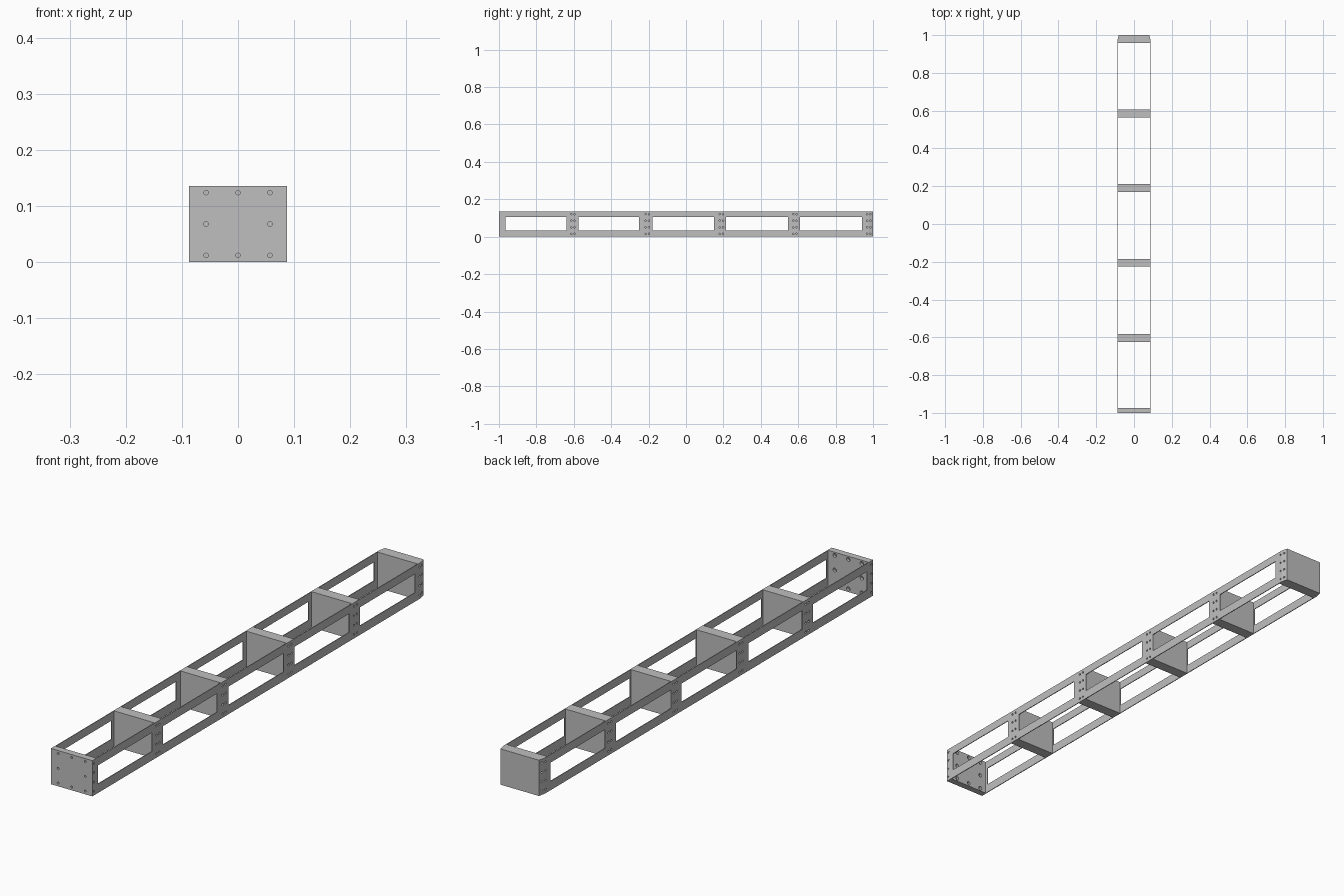
import bpy, bmesh
from mathutils import Matrix

cube = bpy.data.objects.get("Cube")
if cube:
    bpy.data.objects.remove(cube, do_unlink=True)

HALF_W, HEIGHT, SKIN = 0.087, 0.136, 0.003
CORE_W = HALF_W - SKIN
TAPER_Y, TAPER = 0.975, 0.006
RIB_T = 0.042
RIB_Y = [-0.603, -0.205, 0.191, 0.584, 0.979]
WIN_Y = [(-0.965, -0.64), (-0.575, -0.25), (-0.18, 0.15), (0.215, 0.545), (0.61, 0.94)]
WIN_Z = (0.034, 0.105)
HOLE_Z = [0.015, 0.05, 0.086, 0.121]

grey = bpy.data.materials.new("plain grey")
grey.use_nodes = True
colour = (0.52, 0.52, 0.52, 1)
grey.diffuse_color = colour
grey.node_tree.nodes["Principled BSDF"].inputs["Base Color"].default_value = colour


def make(name, bm):
    bmesh.ops.recalc_face_normals(bm, faces=bm.faces)
    mesh = bpy.data.meshes.new(name)
    bm.to_mesh(mesh)
    bm.free()
    mesh.materials.append(grey)
    obj = bpy.data.objects.new(name, mesh)
    bpy.context.collection.objects.link(obj)
    return obj


def pull_in_end(bm):
    for v in bm.verts:
        if v.co.y > 0.99:
            v.co.x -= TAPER if v.co.x > 0 else -TAPER


def block(name, y0, y1):
    bm = bmesh.new()
    size = Matrix.Diagonal((CORE_W * 2, y1 - y0, HEIGHT, 1))
    place = Matrix.Translation((0, (y0 + y1) / 2, HEIGHT / 2))
    bmesh.ops.create_cube(bm, size=1, matrix=place @ size)
    if y1 > TAPER_Y:
        bmesh.ops.bisect_plane(bm, geom=bm.verts[:] + bm.edges[:] + bm.faces[:],
                               plane_co=(0, TAPER_Y, 0), plane_no=(0, 1, 0))
        pull_in_end(bm)
    return make(name, bm)


def side_sheet(name, side):
    # Grid of cells with the window cells left out, then thickened inward
    ys = [-1] + [y for pair in WIN_Y for y in pair] + [TAPER_Y, 1]
    zs = [0, *WIN_Z, HEIGHT]
    bm = bmesh.new()
    grid = [[bm.verts.new((side * HALF_W, y, z)) for z in zs] for y in ys]
    for i in range(len(ys) - 1):
        for j in range(len(zs) - 1):
            if j == 1 and i % 2 == 1 and i < 2 * len(WIN_Y):
                continue
            bm.faces.new((grid[i][j], grid[i + 1][j], grid[i + 1][j + 1], grid[i][j + 1]))
    extruded = bmesh.ops.extrude_face_region(bm, geom=bm.faces[:], use_keep_orig=True)
    for item in extruded["geom"]:
        if isinstance(item, bmesh.types.BMVert):
            item.co.x -= side * SKIN
    pull_in_end(bm)
    return make(name, bm)


def drill(obj, holes):
    # Each hole: centre, axis, radius, length
    bm = bmesh.new()
    for centre, axis, radius, length in holes:
        turn = Matrix.Rotation(1.5707963, 4, "Y" if axis == "X" else "X")
        bmesh.ops.create_cone(bm, cap_ends=True, segments=12, radius1=radius, radius2=radius,
                              depth=length, matrix=Matrix.Translation(centre) @ turn)
    cutter = make("hole_cutter", bm)
    cutter.hide_render = True
    mod = obj.modifiers.new("holes", "BOOLEAN")
    mod.operation, mod.solver, mod.object = "DIFFERENCE", "EXACT", cutter
    bpy.context.view_layer.update()
    result = obj.evaluated_get(bpy.context.evaluated_depsgraph_get())
    mesh = bpy.data.meshes.new_from_object(result)
    obj.modifiers.clear()
    obj.data = mesh
    bpy.data.objects.remove(cutter, do_unlink=True)


def side_holes(columns, sides=(-1, 1)):
    return [((s * HALF_W, y, z), "X", 0.004, 0.03)
            for s in sides for y in columns for z in HOLE_Z]


# Front plate with through holes, wider on the inner face
front = block("front_plate", -1, -0.975)
spots = [(x, z) for x in (-0.057, 0, 0.057) for z in (0.012, 0.068, 0.124) if (x, z) != (0, 0.068)]
drill(front, [((x, -0.988, z), "Y", 0.004, 0.06) for x, z in spots])
drill(front, [((x, -0.975, z), "Y", 0.0075, 0.02) for x, z in spots])

# Cross ribs, the last one closing the back
all_columns = [-0.99]
for n, y in enumerate(RIB_Y):
    name = "back_block" if n == len(RIB_Y) - 1 else f"cross_rib_{n + 1}"
    rib = block(name, y - RIB_T / 2, y + RIB_T / 2)
    columns = [y - 0.011, y + 0.007]
    all_columns += columns
    drill(rib, side_holes(columns))

# Long side sheets with windows and fixing holes
for side, name in ((1, "left_side_sheet"), (-1, "right_side_sheet")):
    drill(side_sheet(name, side), side_holes(all_columns, (side,)))
